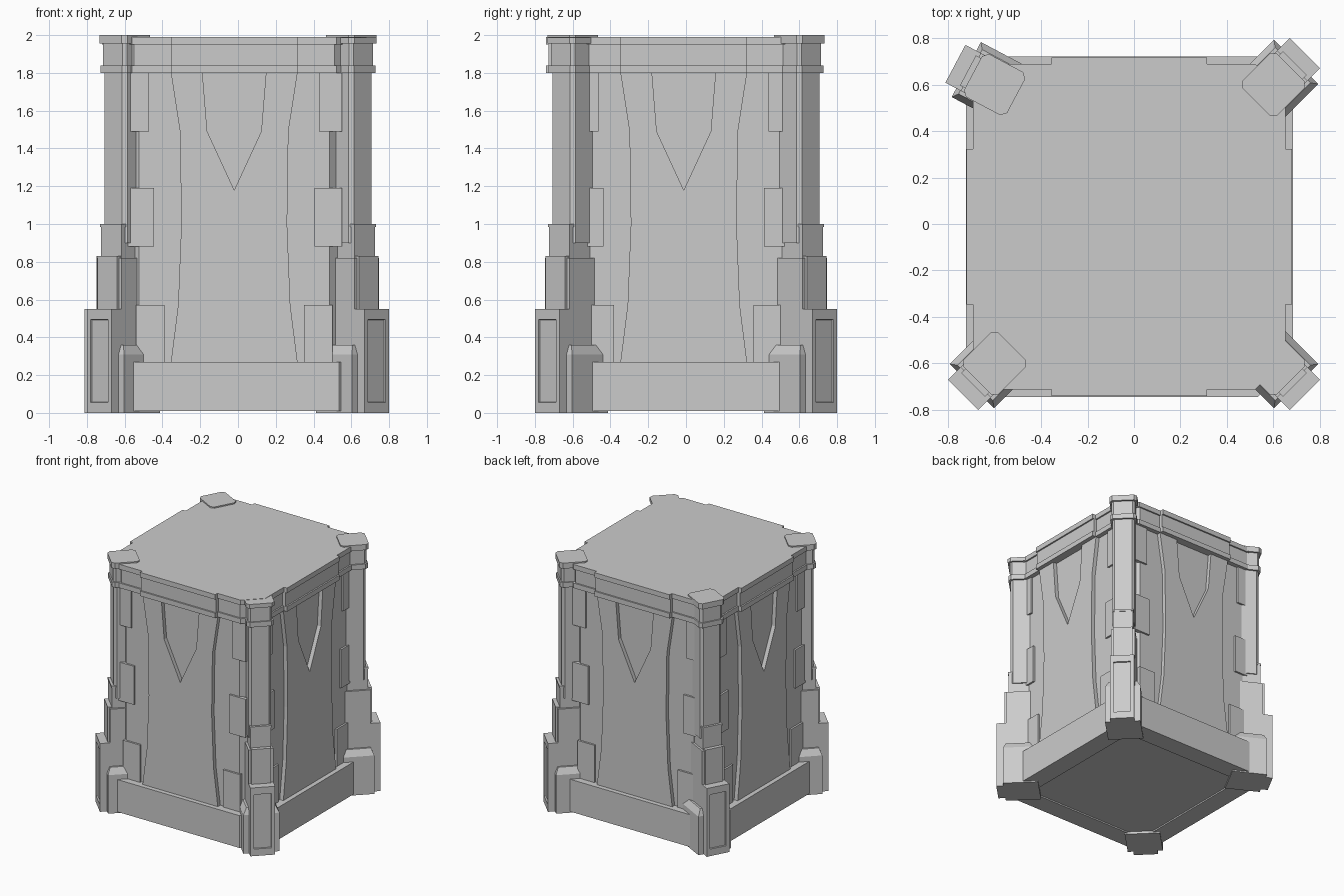
import bpy, bmesh
from math import radians
from mathutils import Matrix, Vector

if "Cube" in bpy.data.objects:
    bpy.data.objects.remove(bpy.data.objects["Cube"])

T = Matrix.Translation
C = Vector((-0.02, -0.012, 0))      # the body sits slightly off the pillar grid
HX, HY = 0.70, 0.728                # outermost half sizes of the top rim


def prism(name, pts, z0, z1, M=Matrix(), top=None, panel=None):
    """Extrude an outline from z0 to z1; top = (height, shrunken outline) adds a sloped cap."""
    bm = bmesh.new()
    rings = [[bm.verts.new((x, y, z0)) for x, y in pts],
             [bm.verts.new((x, y, z1)) for x, y in pts]]
    if top:
        rings.append([bm.verts.new((x, y, top[0])) for x, y in top[1]])
    n = len(pts)
    for a, b in zip(rings, rings[1:]):
        for i in range(n):
            j = (i + 1) % n
            bm.faces.new((a[i], a[j], b[j], b[i]))
    bm.faces.new(rings[0][::-1])
    bm.faces.new(rings[-1])
    bmesh.ops.recalc_face_normals(bm, faces=bm.faces[:])
    if panel:                        # sunken panel on the face pointing along 'panel'
        d, width, depth, extra = panel
        bm.normal_update()
        f = max(bm.faces, key=lambda f: f.normal.dot(Vector(d)))
        bmesh.ops.inset_region(bm, faces=[f], thickness=width, depth=0)
        mid = f.calc_center_median()
        for v in f.verts:
            if abs(d[2]) < 0.5:
                v.co.z += extra if v.co.z < mid.z else -extra
        bmesh.ops.inset_region(bm, faces=[f], thickness=0.002, depth=-depth)
    me = bpy.data.meshes.new(name)
    bm.to_mesh(me)
    bm.free()
    me.transform(M)
    ob = bpy.data.objects.new(name, me)
    bpy.context.collection.objects.link(ob)
    return ob


def rect(x0, x1, y0, y1):
    return [(x0, y0), (x1, y0), (x1, y1), (x0, y1)]


def octagon(hx, hy, c):
    return [(hx - c, -hy), (hx, -hy + c), (hx, hy - c), (hx - c, hy),
            (-hx + c, hy), (-hx, hy - c), (-hx, -hy + c), (-hx + c, -hy)]


# Body core, plinth and top rims, each inset from the outermost rim size
for name, inset, z0, z1 in (("body_core", 0.065, 0.2, 1.97),
                            ("lower_rim", 0.028, 1.80, 1.84),
                            ("frieze", 0.04, 1.84, 1.95),
                            ("upper_rim", 0.028, 1.95, 1.99)):
    prism(name, octagon(HX - inset, HY - inset, 0.13), z0, z1, T(C))
prism("plinth", octagon(HX + 0.004, HY + 0.004, 0.15), 0.01, 0.27, T(C),
      panel=((0, 0, -1), 0.17, 0.01, 0))

# Raised wall panel outline with the pointed pennant left open
half = [(0.335, 0.27), (0.297, 0.57), (0.28, 1.0), (0.287, 1.49), (0.335, 1.8),
        (0.168, 1.8), (0.143, 1.49)]
panel = half + [(0, 1.18)] + [(-x, z) for x, z in reversed(half)]

for k, side in enumerate(("front", "right", "back", "left")):
    D = HX if k % 2 else HY
    # local frame of a wall: x along it, y up, z outward
    M = T(C) @ Matrix.Rotation(radians(90 * k), 4, 'Z') @ T((0, -D, 0)) @ Matrix.Rotation(radians(90), 4, 'X')
    prism(side + "_panel", panel, -0.08, -0.033, M)
    for name, z0, z1, out in (("lower_rim", 1.80, 1.84, 0.0),
                              ("frieze", 1.84, 1.95, -0.012),
                              ("upper_rim", 1.95, 1.99, 0.0)):
        prism(side + "_" + name + "_centre", rect(-0.335, 0.335, z0, z1), -0.06, out, M)
    # Corner stones
    for s in (-1, 1):
        for a, b, z0, z1 in ((0.45, 0.57, 1.49, 1.80), (0.425, 0.57, 0.88, 1.19),
                             (0.37, 0.52, 0.27, 0.57)):
            prism(side + "_stone", rect(min(s * a, s * b), max(s * a, s * b), z0, z1), -0.08, -0.05, M)

# Corner pillars: local x points outward; the back left one is twisted
for name, px, py, ang, drop in (("front_right", 0.6, -0.6, -45, 0.012),
                                ("back_right", 0.6, 0.6, 45, 0),
                                ("back_left", -0.6, 0.6, 152, 0),
                                ("front_left", -0.6, -0.6, -135, 0)):
    M = T((px, py, 0)) @ Matrix.Rotation(radians(ang), 4, 'Z')
    # Stepped foot
    prism(name + "_foot", rect(-0.13, 0.138, -0.134, 0.134), 0, 0.31, M,
          top=(0.36, rect(-0.11, 0.118, -0.108, 0.108)))
    prism(name + "_foot_slab", rect(0, 0.191, -0.092, 0.092), 0, 0.55, M,
          panel=((1, 0, 0), 0.037, 0.012, 0.03))
    prism(name + "_middle", rect(-0.09, 0.116, -0.092, 0.092), 0.3, 0.82, M)
    prism(name + "_middle_slab", rect(0, 0.13, -0.073, 0.073), 0.5, 0.83, M)
    prism(name + "_upper_step", rect(-0.08, 0.1, -0.076, 0.076), 0.8, 0.985, M)
    prism(name + "_step_rim", rect(-0.085, 0.104, -0.08, 0.08), 0.985, 1.0, M)
    # Shaft and capital
    for part, h, c, z0, z1 in (("shaft", 0.085, 0.02, 0.9, 1.81),
                               ("collar", 0.10, 0.02, 1.80, 1.84),
                               ("neck", 0.09, 0.018, 1.84, 1.955),
                               ("cap", 0.105, 0.022, 1.955, 2.0 - drop)):
        prism(name + "_" + part, octagon(h, h, c), z0, z1, M)
